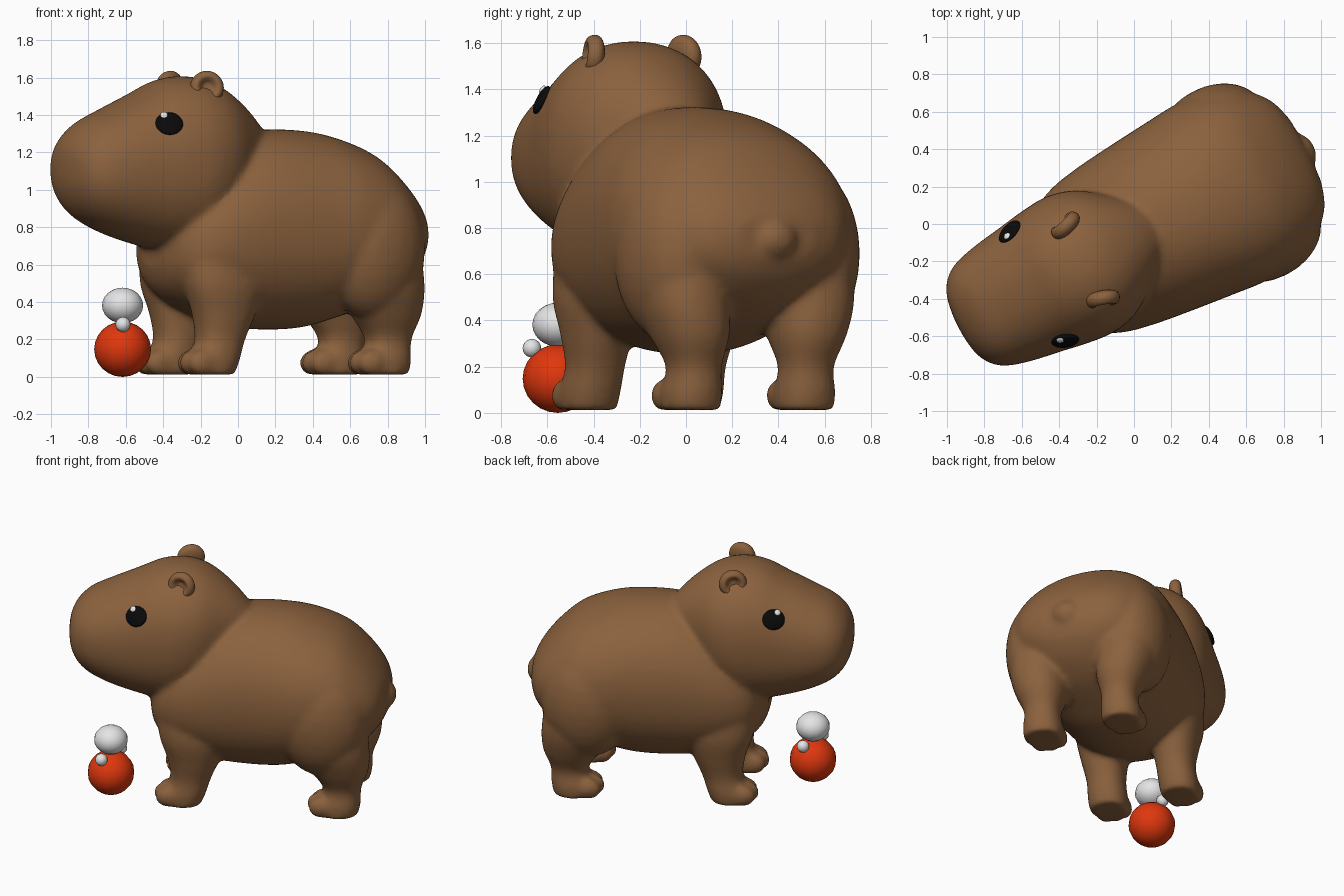
import bpy, bmesh, math
from mathutils import Matrix, Vector
from mathutils.bvhtree import BVHTree

if "Cube" in bpy.data.objects:
    bpy.data.objects.remove(bpy.data.objects["Cube"])


def material(name, rgb):
    m = bpy.data.materials.new(name)
    m.diffuse_color = (*rgb, 1)
    m.use_nodes = True
    m.node_tree.nodes["Principled BSDF"].inputs["Base Color"].default_value = m.diffuse_color
    return m


BROWN = material("brown fur", (0.26, 0.122, 0.048))
BLACK = material("black", (0.003, 0.003, 0.003))
WHITE = material("white", (0.78, 0.78, 0.78))
RED = material("red", (0.74, 0.038, 0.004))

# the animal is modelled facing local +x, then turned to its diagonal pose
POSE = Matrix.Translation((0.028, -0.055, 0)) @ Matrix.Rotation(math.radians(207), 4, 'Z')


def finish(bm, name, mat, world=POSE):
    bmesh.ops.recalc_face_normals(bm, faces=bm.faces)
    for f in bm.faces:
        f.smooth = True
    me = bpy.data.meshes.new(name)
    bm.to_mesh(me)
    bm.free()
    me.materials.append(mat)
    ob = bpy.data.objects.new(name, me)
    bpy.context.collection.objects.link(ob)
    ob.matrix_world = world
    return ob


def smooth_stations(st, steps=5):
    """Catmull-Rom interpolation between cross-section stations."""
    out = []
    for i in range(len(st) - 1):
        p0, p1, p2, p3 = st[max(i - 1, 0)], st[i], st[i + 1], st[min(i + 2, len(st) - 1)]
        for k in range(steps):
            t = k / steps
            out.append([0.5 * (2 * b + (c - a) * t + (2 * a - 5 * b + 4 * c - d) * t * t
                               + (3 * b - a - 3 * c + d) * t ** 3)
                        for a, b, c, d in zip(p0, p1, p2, p3)])
    return out + [list(st[-1])]


def skin(bm, rings):
    loops = [[bm.verts.new(p) for p in r] for r in rings]
    n = len(loops[0])
    for a, b in zip(loops, loops[1:]):
        for i in range(n):
            bm.faces.new((a[i], a[(i + 1) % n], b[(i + 1) % n], b[i]))
    bm.faces.new(loops[0])
    bm.faces.new(loops[-1])


def unit_ring(n, power):
    for i in range(n):
        a = 2 * math.pi * i / n
        c, s = math.cos(a), math.sin(a)
        yield (math.copysign(abs(c) ** (2 / power), c), math.copysign(abs(s) ** (2 / power), s))


def trunk(bm, stations, power):
    """Loft along x; stations are (x, z bottom, z top, half width)."""
    skin(bm, [[(x, w * c, (lo + hi) / 2 + (hi - lo) / 2 * s) for c, s in unit_ring(48, power)]
              for x, lo, hi, w in smooth_stations(stations)])


def limb(bm, stations, side):
    """Loft along z; stations are (z, x, y, x radius, y radius)."""
    skin(bm, [[(x + rx * c, side * (y + ry * s), z) for c, s in unit_ring(28, 2.2)]
              for z, x, y, rx, ry in smooth_stations(stations)])


def ball(bm, centre, radii, segs=24, rings=14, rot=Matrix.Identity(4), floor=None):
    m = Matrix.Translation(centre) @ rot @ Matrix.Diagonal((*radii, 1))
    vs = bmesh.ops.create_uvsphere(bm, u_segments=segs, v_segments=rings, radius=1, matrix=m)["verts"]
    if floor is not None:
        for v in vs:
            v.co.z = max(v.co.z, floor)


HEAD = [(1.087, 1.06, 1.18, 0.06), (1.068, 0.98, 1.245, 0.17), (1.025, 0.90, 1.31, 0.25),
        (0.95, 0.83, 1.375, 0.305), (0.82, 0.765, 1.44, 0.342), (0.65, 0.71, 1.52, 0.37),
        (0.50, 0.68, 1.59, 0.395), (0.35, 0.69, 1.608, 0.405), (0.20, 0.78, 1.57, 0.365),
        (0.05, 0.90, 1.47, 0.26), (-0.07, 1.05, 1.35, 0.15), (-0.12, 1.18, 1.28, 0.07)]
bm = bmesh.new()
trunk(bm, HEAD, 2.2)
bmesh.ops.recalc_face_normals(bm, faces=bm.faces)
head_tree = BVHTree.FromBMesh(bm)                                    # for placing the eyes

# head, body, legs, feet and tail fused into one soft skin
trunk(bm, [(0.545, 0.58, 0.76, 0.13), (0.51, 0.49, 0.86, 0.26), (0.435, 0.41, 0.99, 0.365),
           (0.31, 0.34, 1.12, 0.43), (0.15, 0.28, 1.24, 0.465), (-0.05, 0.255, 1.315, 0.49),
           (-0.30, 0.26, 1.32, 0.515), (-0.50, 0.31, 1.285, 0.53), (-0.70, 0.38, 1.205, 0.50),
           (-0.85, 0.47, 1.075, 0.425), (-0.95, 0.57, 0.95, 0.32), (-0.998, 0.66, 0.86, 0.18)], 2.15)
front_leg = [(0.012, 0.315, 0.25, 0.12, 0.118), (0.09, 0.305, 0.25, 0.14, 0.128),
             (0.20, 0.265, 0.245, 0.135, 0.125), (0.34, 0.245, 0.25, 0.175, 0.145),
             (0.50, 0.245, 0.26, 0.225, 0.16), (0.70, 0.25, 0.25, 0.23, 0.15)]
rear_leg = [(0.012, -0.705, 0.275, 0.13, 0.125), (0.09, -0.71, 0.275, 0.14, 0.13),
            (0.20, -0.73, 0.272, 0.125, 0.117), (0.34, -0.71, 0.285, 0.195, 0.165),
            (0.50, -0.66, 0.305, 0.25, 0.195), (0.70, -0.63, 0.30, 0.25, 0.19)]
for side in (1, -1):
    limb(bm, front_leg, side)
    limb(bm, rear_leg, side)
    ball(bm, (-0.605, side * 0.33, 0.69), (0.30, 0.222, 0.38))       # thigh
    for fx, fy in ((0.395, 0.252), (-0.61, 0.28)):                   # toes
        for k in (-1, 0, 1):
            ball(bm, (fx + 0.02 * (k == 0), side * fy + k * 0.068, 0.075),
                 (0.095, 0.055, 0.075), floor=0.012)
ball(bm, (-0.98, 0, 0.752), (0.068, 0.10, 0.085))                     # tail
body = finish(bm, "body", BROWN)
rm = body.modifiers.new("fuse", 'REMESH')
rm.mode = 'VOXEL'
rm.voxel_size = 0.016
rm.use_smooth_shade = True
sm = body.modifiers.new("soften", 'SMOOTH')
sm.factor = 0.5
sm.iterations = 16

# plump, lightly dished ear profile: (radius, height along the ear's facing direction)
EAR = [(0.002, 0.006), (0.026, 0.008), (0.044, 0.026), (0.062, 0.035), (0.081, 0.025),
       (0.091, 0.0), (0.082, -0.026), (0.05, -0.042), (0.002, -0.048)]

for side, tag in ((1, "near"), (-1, "far")):
    # ear
    facing = Vector((0.28, side * 0.95, 0.1)).normalized()
    m = Matrix.Translation((0.33, side * 0.222, 1.546)) @ facing.to_track_quat('Z', 'Y').to_matrix().to_4x4()
    bm = bmesh.new()
    skin(bm, [[m @ Vector((r * c, r * s, h)) for c, s in unit_ring(28, 2)]
              for r, h in smooth_stations(EAR, 3)])
    finish(bm, "ear_" + tag, BROWN)

    # eye and its glint, laid on the head surface
    for name, x, z, radii, lift, mat in (("eye_", 0.61, 1.353, (0.074, 0.068, 0.022), 0.003, BLACK),
                                         ("glint_", 0.628, 1.388, (0.02, 0.02, 0.009), 0.021, WHITE)):
        p, n, _, _ = head_tree.ray_cast(Vector((x, side * 2, z)), Vector((0, -side, 0)))
        bm = bmesh.new()
        ball(bm, p + n * lift, radii, rot=n.to_track_quat('Z', 'Y').to_matrix().to_4x4())
        finish(bm, name + tag, mat)

# stacked toy: red ball, white ball and two small white side balls
TOY = [("toy_base", (-0.617, -0.555, 0.148), (0.152, 0.152, 0.148), RED),
       ("toy_top", (-0.617, -0.555, 0.382), (0.11, 0.11, 0.095), WHITE),
       ("toy_front_knob", (-0.615, -0.667, 0.28), (0.04, 0.04, 0.04), WHITE),
       ("toy_back_knob", (-0.615, -0.445, 0.28), (0.04, 0.04, 0.04), WHITE)]
for name, centre, radii, mat in TOY:
    bm = bmesh.new()
    ball(bm, centre, radii, 16, 12)
    finish(bm, name, mat, Matrix.Identity(4))
